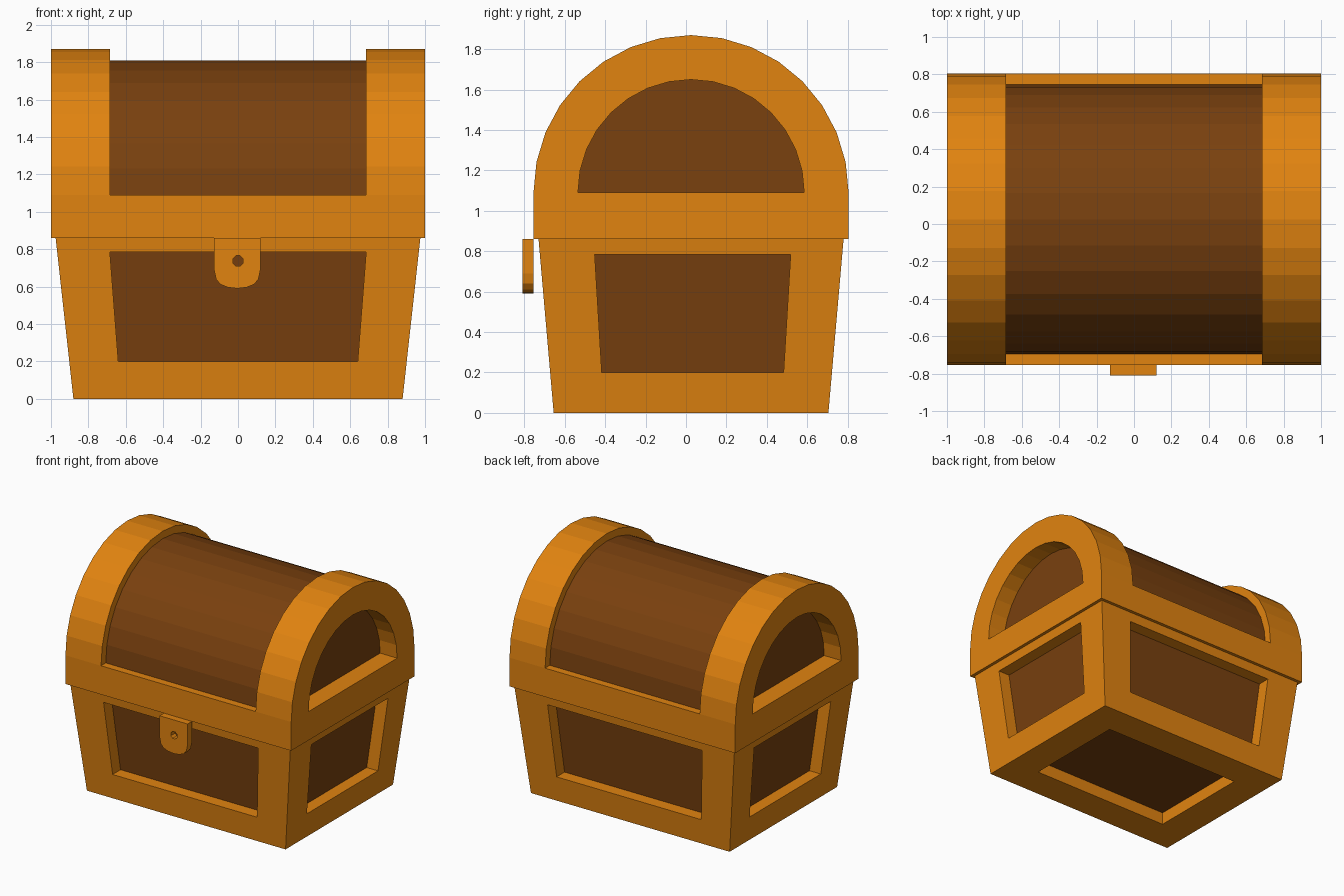
import bpy, bmesh, math
from mathutils import Vector as V

if "Cube" in bpy.data.objects:
    bpy.data.objects.remove(bpy.data.objects["Cube"])

CY = 0.025          # depth centre of the chest body
SEAM = 0.86         # height where lid meets base
SPRING = 1.09       # height where the lid arch begins
GROOVE = 0.685      # half width of the recessed barrel panel


def material(name, rgb):
    m = bpy.data.materials.new(name)
    m.diffuse_color = (*rgb, 1)
    m.use_nodes = True
    m.node_tree.nodes["Principled BSDF"].inputs["Base Color"].default_value = m.diffuse_color
    return m


MATS = [material("orange_wood", (0.753, 0.228, 0.005)),
        material("dark_brown_wood", (0.192, 0.052, 0.0045))]


def face(bm, pts, mat=0):
    f = bm.faces.new([bm.verts.new(p) for p in pts])
    f.material_index = mat


def strip(bm, a, b, mat=0, closed=False):
    """Quads joining two matching point rows."""
    n = len(a)
    for i in range(n if closed else n - 1):
        j = (i + 1) % n
        face(bm, [a[i], a[j], b[j], b[i]], mat)


def recess(bm, outer, inner, depth):
    """Framed side: border, sunken walls and a dark panel."""
    back = [V(p) + V(depth) for p in inner]
    strip(bm, outer, inner, closed=True)
    strip(bm, inner, back, closed=True)
    face(bm, back, 1)


def finish(bm, name):
    bmesh.ops.remove_doubles(bm, verts=bm.verts, dist=1e-5)
    bmesh.ops.recalc_face_normals(bm, faces=bm.faces)
    me = bpy.data.meshes.new(name)
    bm.to_mesh(me)
    bm.free()
    for m in MATS:
        me.materials.append(m)
    ob = bpy.data.objects.new(name, me)
    bpy.context.collection.objects.link(ob)
    return ob


# Base: tapered box with a sunken panel on each side and underneath
def half_x(z):
    return 0.88 + 0.095 * z / SEAM


def half_y(z):
    return 0.68 + 0.075 * z / SEAM


bm = bmesh.new()
LO, HI = 0.2, 0.785
ring = [(-1, -1), (1, -1), (1, 1), (-1, 1)]
bottom = [(sx * half_x(0), CY + sy * half_y(0), 0) for sx, sy in ring]
top = [(sx * half_x(SEAM), CY + sy * half_y(SEAM), SEAM) for sx, sy in ring]
opening = [(-1, LO, 0), (1, LO, 0), (1, HI, 1), (-1, HI, 1)]
for s in (-1, 1):
    corners = [(-1, 0), (1, 0), (1, SEAM), (-1, SEAM)]
    recess(bm, [(u * half_x(z), CY + s * half_y(z), z) for u, z in corners],
           [(u * (0.64, 0.685)[k], CY + s * half_y(z), z) for u, z, k in opening],
           (0, -s * 0.1, 0))
    recess(bm, [(s * half_x(z), CY + u * half_y(z), z) for u, z in corners],
           [(s * half_x(z), CY + 0.008 + u * (0.45, 0.485)[k], z) for u, z, k in opening],
           (-s * 0.1, 0, 0))
recess(bm, bottom, [(sx * 0.62, CY + sy * 0.425, 0) for sx, sy in ring], (0, 0, 0.1))
face(bm, top)
finish(bm, "base")


# Lid: arched body with a sunken barrel panel and sunken arched ends
def arch(x, r, n=16):
    return [V((x, CY - r * math.cos(math.pi * i / n), SPRING + r * math.sin(math.pi * i / n)))
            for i in range(n + 1)]


R, R_PANEL, R_END = 0.78, 0.72, 0.56
bm = bmesh.new()
for s in (-1, 1):
    strip(bm, arch(s, R), arch(s * GROOVE, R))                   # end band
    strip(bm, arch(s * GROOVE, R), arch(s * GROOVE, R_PANEL))    # band step
    recess(bm, arch(s, R) + [V((s, CY + R, SEAM)), V((s, CY - R, SEAM))],
           arch(s, R_END) + [V((s, CY + 0.3, SPRING)), V((s, CY - 0.3, SPRING))],
           (-s * 0.15, 0, 0))
    # ledge in front of and behind the barrel panel
    face(bm, [(x, CY + s * r, SPRING) for x, r in
              ((-GROOVE, R), (GROOVE, R), (GROOVE, R_PANEL), (-GROOVE, R_PANEL))])
strip(bm, arch(-GROOVE, R_PANEL), arch(GROOVE, R_PANEL), 1)      # barrel panel
xs = [-1, -GROOVE, GROOVE, 1]
for y in (CY - R, CY + R):                                       # lower rim
    strip(bm, [(x, y, SEAM) for x in xs], [(x, y, SPRING) for x in xs])
strip(bm, [(x, CY - R, SEAM) for x in xs], [(x, CY + R, SEAM) for x in xs])
finish(bm, "lid")

# Latch: rounded plate with a keyhole through it
half = [(0.124, SEAM), (0.124, 0.69), (0.113, 0.64), (0.09, 0.612), (0.05, 0.596)]
outline = [(x - 0.004, z) for x, z in half] + [(-0.004, 0.59)] + \
          [(-x - 0.004, z) for x, z in reversed(half)]
bm = bmesh.new()
front, rear = ([V((x, y, z)) for x, z in outline] for y in (-0.81, CY - R))
face(bm, front)
face(bm, rear)
strip(bm, front, rear, closed=True)
latch = finish(bm, "latch")

bm = bmesh.new()
hole = [[V((0.03 * math.cos(math.tau * (i + 0.5) / 8), y, 0.738 + 0.03 * math.sin(math.tau * (i + 0.5) / 8)))
         for i in range(8)] for y in (-0.9, -0.7)]
face(bm, hole[0])
face(bm, hole[1])
strip(bm, hole[0], hole[1], closed=True)
cutter = finish(bm, "keyhole_cutter")
cutter.hide_render = True
cutter.hide_viewport = True
cut = latch.modifiers.new("keyhole", "BOOLEAN")
cut.operation = "DIFFERENCE"
cut.solver = "EXACT"
cut.object = cutter
